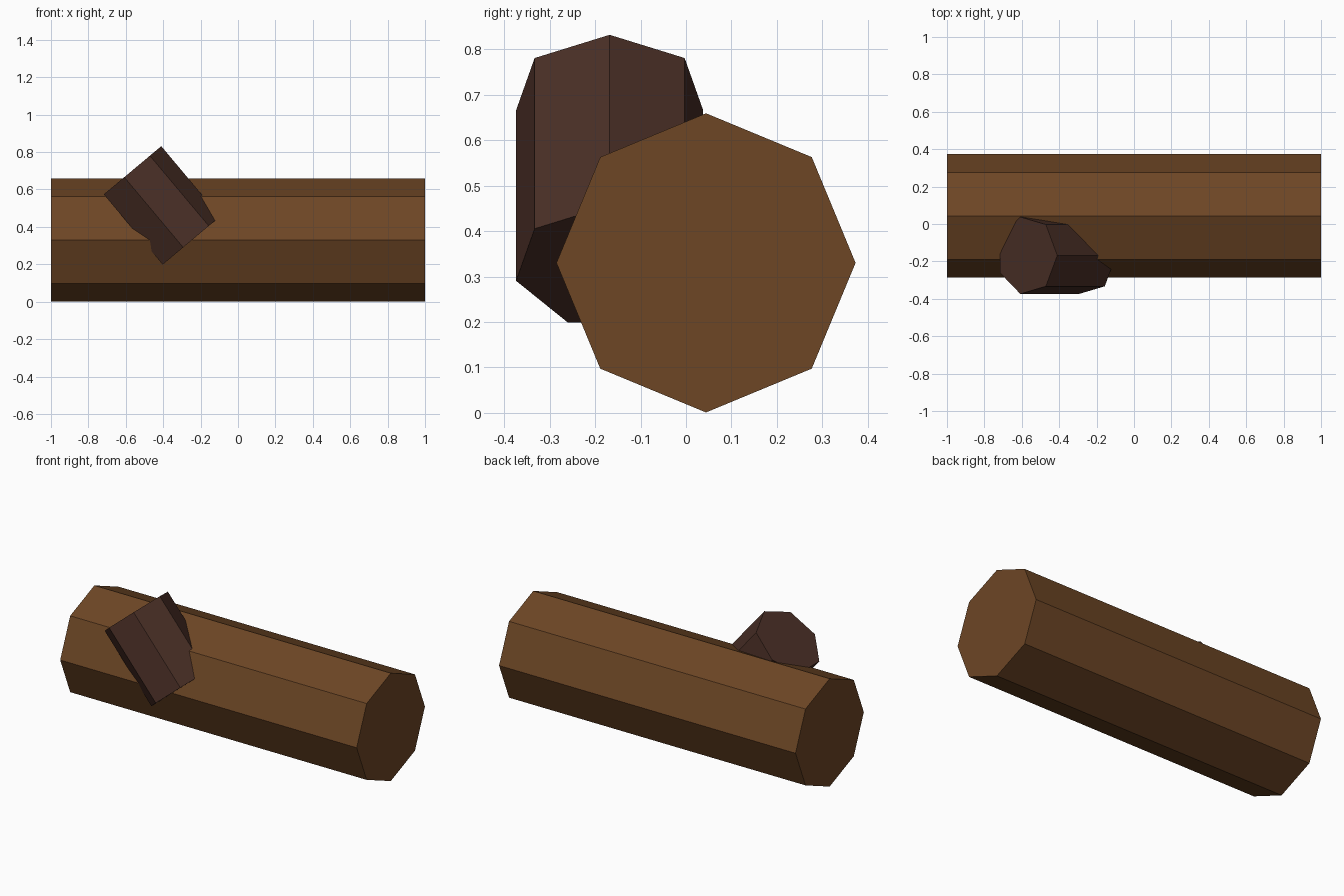
import bpy, bmesh, math
from mathutils import Vector, Matrix

if "Cube" in bpy.data.objects:
    bpy.data.objects.remove(bpy.data.objects["Cube"])


def material(name, rgb):
    m = bpy.data.materials.new(name)
    lin = [((c / 255 + 0.055) / 1.055) ** 2.4 for c in rgb]
    m.diffuse_color = (*lin, 1)
    m.use_nodes = True
    m.node_tree.nodes["Principled BSDF"].inputs["Base Color"].default_value = m.diffuse_color
    return m


def prism(name, sides, radius, length, centre, tilt, mat):
    """Flat-shaded prism in the xz plane; tilt = angle of its axis from +z towards -x.
    The first corner points along the cross direction (local +x)."""
    bm = bmesh.new()
    ends = []
    for z in (-length / 2, length / 2):
        ends.append([bm.verts.new((radius * math.cos(2 * math.pi * i / sides),
                                   radius * math.sin(2 * math.pi * i / sides), z))
                     for i in range(sides)])
    low, high = ends
    bm.faces.new(low[::-1])
    bm.faces.new(high)
    for i in range(sides):
        j = (i + 1) % sides
        bm.faces.new((low[i], low[j], high[j], high[i]))
    bm.transform(Matrix.Translation(Vector(centre)) @ Matrix.Rotation(-tilt, 4, 'Y'))
    bmesh.ops.recalc_face_normals(bm, faces=bm.faces)
    me = bpy.data.meshes.new(name)
    bm.to_mesh(me)
    bm.free()
    me.materials.append(mat)
    ob = bpy.data.objects.new(name, me)
    bpy.context.collection.objects.link(ob)
    return ob


bark = material("bark_brown", (109, 70, 37))
dark = material("dark_bark", (74, 47, 38))

# Fallen log lying along x
prism("log", 8, 0.329, 2.0, (0, 0.044, 0.33), math.radians(90), bark)

# Branch stub leaning up and to the left on the front of the log
tilt = math.radians(40)
length = 0.49
top = Vector((-0.572, -0.168, 0.696))
axis = Vector((-math.sin(tilt), 0, math.cos(tilt)))
prism("branch_stub", 7, 0.211, length, top - axis * length / 2, tilt, dark)
